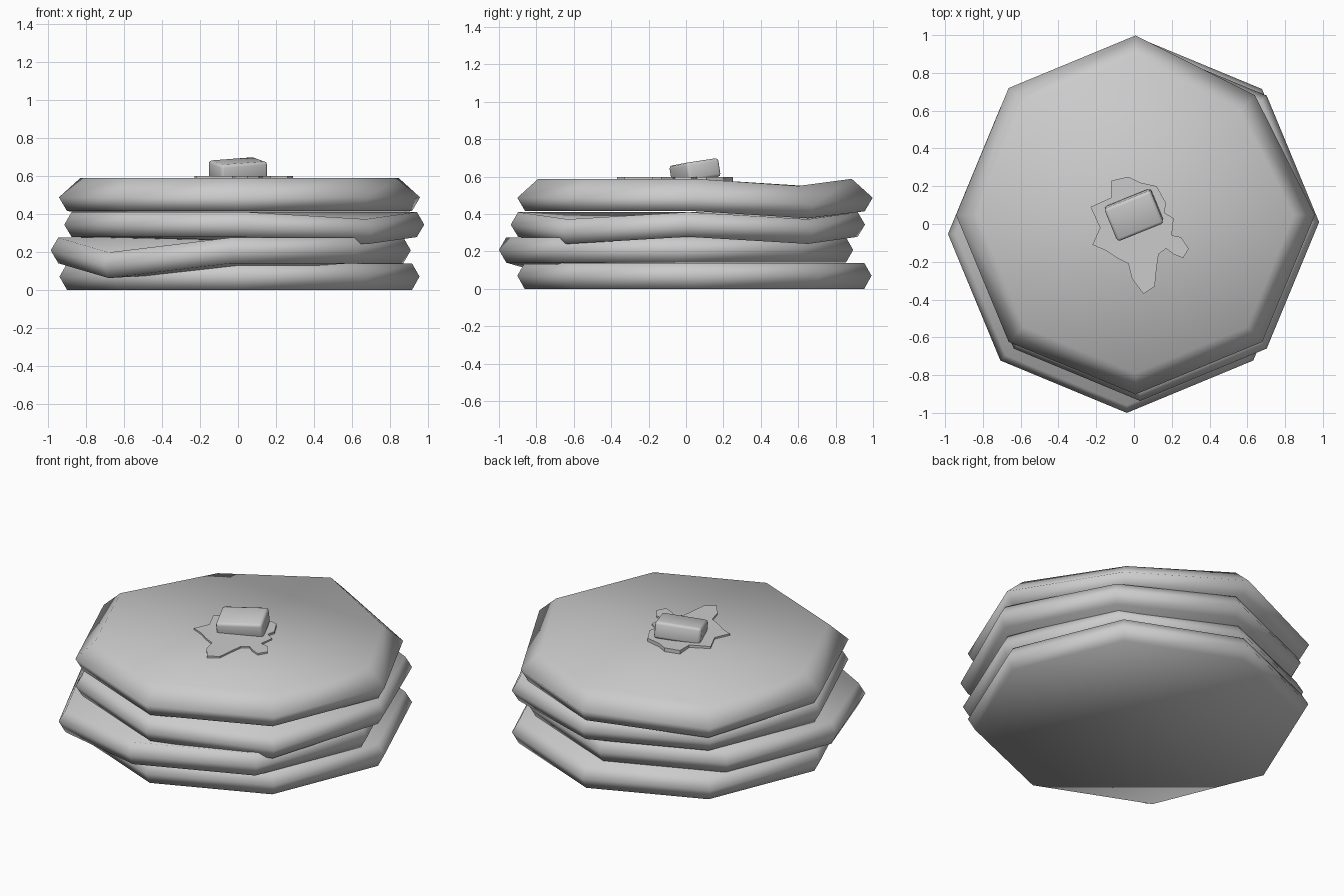
import bpy, bmesh, math
from mathutils import Matrix, Euler

old = bpy.data.objects.get("Cube")
if old:
    bpy.data.objects.remove(old, do_unlink=True)

# One plain grey for everything
grey = bpy.data.materials.new("plain_grey")
grey.use_nodes = True
colour = (0.6, 0.6, 0.6, 1)
grey.diffuse_color = colour
grey.node_tree.nodes["Principled BSDF"].inputs["Base Color"].default_value = colour


def finish(name, bm, smooth=True):
    bmesh.ops.recalc_face_normals(bm, faces=bm.faces)
    mesh = bpy.data.meshes.new(name)
    bm.to_mesh(mesh)
    bm.free()
    mesh.materials.append(grey)
    for p in mesh.polygons:
        p.use_smooth = smooth
    obj = bpy.data.objects.new(name, mesh)
    bpy.context.collection.objects.link(obj)
    return obj


def pancake(name, centre, rings, droop={}, pull={}):
    """Eight-sided disc from (radius, z) rings; droop and pull act on corners."""
    bm = bmesh.new()
    loops = []
    for radius, z in rings:
        loop = []
        for i in range(8):
            a = i * math.pi / 4
            r = radius - pull.get(i, 0)
            loop.append(bm.verts.new((centre[0] + r * math.cos(a),
                                      centre[1] + r * math.sin(a),
                                      z - droop.get(i, 0))))
        loops.append(loop)
    for low, high in zip(loops, loops[1:]):
        for i in range(8):
            j = (i + 1) % 8
            bm.faces.new((low[i], low[j], high[j], high[i]))
    # Caps run in strips from side to side
    for cap in (loops[0], loops[-1]):
        for strip in ((1, 2, 3), (0, 1, 3, 4), (7, 0, 4, 5), (6, 7, 5)):
            bm.faces.new([cap[i] for i in strip])
    return finish(name, bm)


# Stack, from the plate up
pancake("bottom_pancake", (0.008, 0.045),
        [(0.908, 0), (0.947, 0.07), (0.908, 0.138)])
pancake("second_pancake", (-0.038, -0.053),
        [(0.908, 0.14), (0.947, 0.208), (0.908, 0.275)], {5: 0.078})
pancake("third_pancake", (0.033, 0.01),
        [(0.908, 0.278), (0.947, 0.343), (0.908, 0.41)], {1: 0.038, 7: 0.038})
pancake("top_pancake", (0.008, 0.048),
        [(0.908, 0.415), (0.95, 0.487), (0.838, 0.588)],
        {1: 0.038, 3: 0.038}, {1: 0.055})

# Syrup puddle
outline = [(-.12, .23), (-.03, .25), (.03, .22), (.12, .2), (.17, .11), (.16, .06),
           (.21, .03), (.2, -.06), (.25, -.07), (.29, -.13), (.26, -.18), (.21, -.16),
           (.17, -.13), (.13, -.16), (.12, -.23), (.11, -.33), (.05, -.37), (-.01, -.29),
           (-.03, -.21), (-.09, -.18), (-.15, -.14), (-.22, -.11), (-.18, -.02),
           (-.23, .09), (-.12, .14)]
bm = bmesh.new()
face = bm.faces.new([bm.verts.new((x, y, 0.57)) for x, y in outline])
side = bmesh.ops.extrude_face_region(bm, geom=[face])["geom"]
for v in side:
    if isinstance(v, bmesh.types.BMVert):
        v.co.z = 0.598
finish("syrup", bm, smooth=False)

# Tilted butter pat with softened edges
bm = bmesh.new()
bmesh.ops.create_cube(bm, size=1)
bmesh.ops.scale(bm, vec=(0.265, 0.19, 0.1), verts=bm.verts)
bmesh.ops.bevel(bm, geom=bm.edges[:], offset=0.016, segments=2,
                profile=0.5, affect='EDGES')
turn = Euler((math.radians(8), math.radians(-4), math.radians(22))).to_matrix().to_4x4()
bmesh.ops.transform(bm, matrix=Matrix.Translation((0, 0.048, 0.629)) @ turn, verts=bm.verts)
finish("butter", bm)
